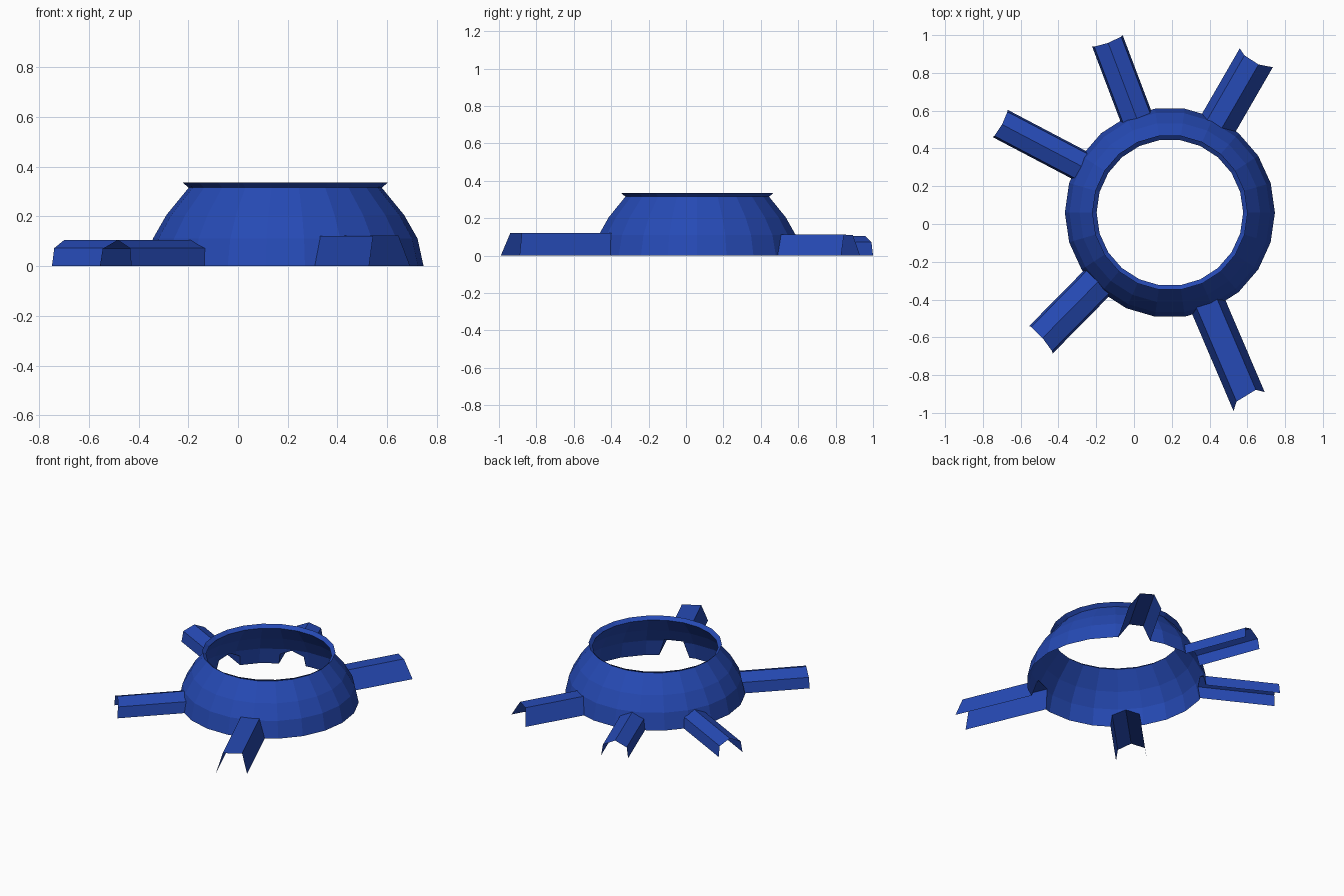
import bpy, bmesh, math
from mathutils import Vector

if "Cube" in bpy.data.objects:
    bpy.data.objects.remove(bpy.data.objects["Cube"])

mat = bpy.data.materials.new("royal_blue")
mat.diffuse_color = (0.019, 0.068, 0.46, 1)
mat.use_nodes = True
mat.node_tree.nodes["Principled BSDF"].inputs["Base Color"].default_value = mat.diffuse_color

CX, CY, SIDES = 0.19, 0.06, 22
# dome silhouette: (radius, height), ending with a flared rim
DOME = [(0.556, 0), (0.532, 0.11), (0.478, 0.205), (0.388, 0.315), (0.412, 0.335)]

# tunnel cross-sections: (fraction across the base, height, end recess)
HOUSE = [(0, 0, 0), (0.06, 0.07, 0.005), (0.5, 0.105, 0.012), (0.94, 0.072, 0.005), (1, 0, 0)]
FLAT = [(0, 0, 0), (0.18, 0.12, 0.035), (0.80, 0.122, 0.035), (1, 0, 0)]
SKEW = [(0, 0, 0), (0.2, 0.11, 0.02), (0.64, 0.112, 0.025), (1, 0, 0)]
# name, outer base corners, outward direction, section
TUNNELS = [
    ("back_tunnel", (-0.222, 0.94), (-0.06, 1.0), (-0.354, 0.935), HOUSE),
    ("back_right_tunnel", (0.56, 0.93), (0.735, 0.83), (0.5, 0.866), SKEW),
    ("left_tunnel", (-0.67, 0.605), (-0.748, 0.46), (-0.885, 0.465), HOUSE),
    ("front_left_tunnel", (-0.555, -0.54), (-0.43, -0.685), (-0.70, -0.71), HOUSE),
    ("front_right_tunnel", (0.527, -0.99), (0.692, -0.89), (0.393, -0.92), FLAT),
]


def make_object(name, bm):
    bmesh.ops.recalc_face_normals(bm, faces=bm.faces[:])
    mesh = bpy.data.meshes.new(name)
    bm.to_mesh(mesh)
    bm.free()
    mesh.materials.append(mat)
    bpy.context.collection.objects.link(bpy.data.objects.new(name, mesh))


def dome_radius(z):
    for (r0, z0), (r1, z1) in zip(DOME, DOME[1:]):
        if z <= z1:
            return r0 + (r1 - r0) * (z - z0) / (z1 - z0)
    return DOME[-1][0]


def meet_dome(p, d):
    """Run a point inward along the tunnel until it meets the dome."""
    q = Vector((p.x - CX, p.y - CY, 0))
    r = dome_radius(p.z) - 0.006
    b = q.dot(d)
    t = b - math.sqrt(max(0, b * b - q.length_squared + r * r))
    return p - d * t


# dome shell
dome = bmesh.new()
rings = []
for r, z in DOME:
    rings.append([dome.verts.new((CX + r * math.cos(2 * math.pi * i / SIDES),
                                  CY + r * math.sin(2 * math.pi * i / SIDES), z))
                  for i in range(SIDES)])
for low, high in zip(rings, rings[1:]):
    for i in range(SIDES):
        j = (i + 1) % SIDES
        dome.faces.new((low[i], low[j], high[j], high[i]))

for name, left, right, direction, section in TUNNELS:
    L, R = Vector((*left, 0)), Vector((*right, 0))
    d = Vector((*direction, 0)).normalized()
    outer = [L.lerp(R, f) + Vector((0, 0, z)) - d * rec for f, z, rec in section]
    inner = [meet_dome(p, d) for p in outer]

    # open-bottomed tunnel roof and walls
    bm = bmesh.new()
    a = [bm.verts.new(p) for p in outer]
    b = [bm.verts.new(p) for p in inner]
    for i in range(len(a) - 1):
        bm.faces.new((a[i], a[i + 1], b[i + 1], b[i]))
    make_object(name, bm)

    # doorway: cut the dome along the tunnel planes and drop the enclosed faces
    core = (L + R) / 2 + Vector((0, 0, 0.03))
    mouth = (inner[0] + inner[-1]) / 2
    planes = []
    for p, q in zip(outer, outer[1:]):
        n = (q - p).cross(d).normalized()
        planes.append((p, n if n.dot(core - p) < 0 else -n))

    def nearby():
        return [f for f in dome.faces if (f.calc_center_median() - mouth).length < 0.3]

    for p, n in planes:
        faces = nearby()
        geom = faces + list({e for f in faces for e in f.edges}) + list({v for f in faces for v in f.verts})
        bmesh.ops.bisect_plane(dome, geom=geom, plane_co=p, plane_no=n, dist=1e-5)
    gone = [f for f in nearby()
            if all((f.calc_center_median() - p).dot(n) < 0 for p, n in planes)]
    bmesh.ops.delete(dome, geom=gone, context='FACES')

make_object("open_dome", dome)
